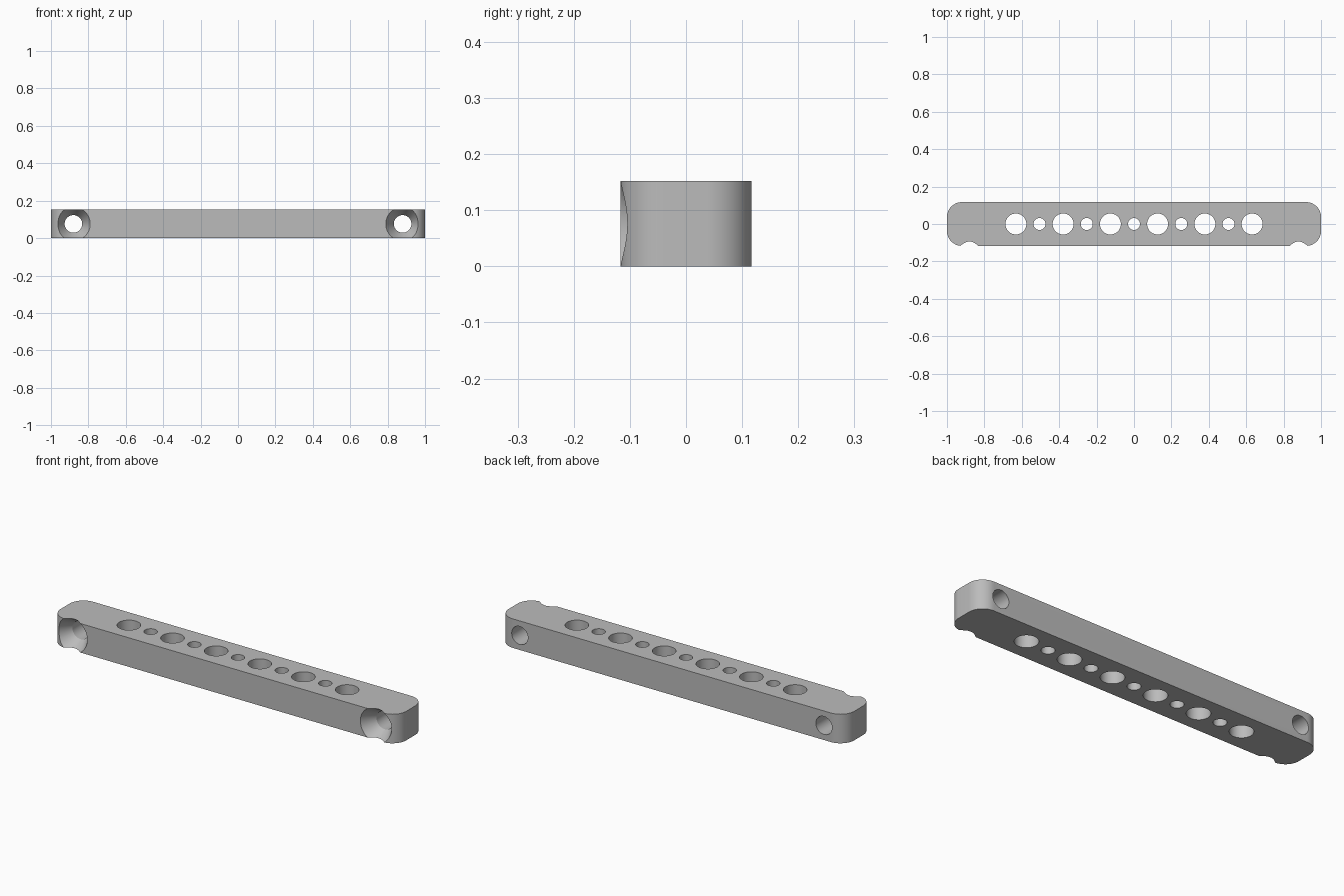
import bpy, math
from mathutils import Matrix

cube = bpy.data.objects.get("Cube")
if cube:
    bpy.data.objects.remove(cube, do_unlink=True)

HALF_DEPTH, HEIGHT, CORNER = 0.117, 0.152, 0.08

grey = bpy.data.materials.new("plain grey")
grey.use_nodes = True
colour = (0.5, 0.5, 0.5, 1)
grey.diffuse_color = colour
grey.node_tree.nodes["Principled BSDF"].inputs["Base Color"].default_value = colour


def cutter(name, r1, r2, depth, location, rotation=(0, 0, 0)):
    bpy.ops.mesh.primitive_cone_add(vertices=64, radius1=r1, radius2=r2, depth=depth,
                                    location=location, rotation=rotation)
    ob = bpy.context.object
    ob.name = name
    ob.hide_render = True
    ob.data.materials.append(grey)
    return ob


# Bar with rounded vertical corners
bpy.ops.mesh.primitive_cube_add(size=1, location=(0, 0, HEIGHT / 2))
bar = bpy.context.object
bar.name = "drilled_bar"
bar.data.transform(Matrix.Diagonal((2, 2 * HALF_DEPTH, HEIGHT, 1)))
bar.data.materials.append(grey)
weights = bar.data.attributes.new("bevel_weight_edge", 'FLOAT', 'EDGE')
for edge in bar.data.edges:
    a, b = (bar.data.vertices[i].co for i in edge.vertices)
    weights.data[edge.index].value = float(abs(a.z - b.z) > HEIGHT / 2)
bevel = bar.modifiers.new("round_corners", 'BEVEL')
bevel.limit_method = 'WEIGHT'
bevel.width = CORNER
bevel.segments = 16

cutters = []
# Row of alternating large and small vertical holes
for i in range(-5, 6):
    radius = 0.056 if i % 2 else 0.032
    cutters.append(cutter("row_hole_cutter", radius, radius, 1, (i * 0.1263, 0, 0)))

# Countersunk screw holes through the front face at each end
SINK_R, HOLE_R, SINK_DEPTH, EXTRA = 0.09, 0.047, 0.072, 0.02
slope = (SINK_R - HOLE_R) / SINK_DEPTH
for x in (-0.88, 0.88):
    turn = (-math.pi / 2, 0, 0)
    cutters.append(cutter("screw_hole_cutter", HOLE_R, HOLE_R, 1, (x, 0, HEIGHT / 2), turn))
    length = SINK_DEPTH + EXTRA
    y = -HALF_DEPTH - EXTRA + length / 2
    cutters.append(cutter("countersink_cutter", SINK_R + slope * EXTRA, HOLE_R, length,
                          (x, y, HEIGHT / 2), turn))

for c in cutters:
    cut = bar.modifiers.new("cut", 'BOOLEAN')
    cut.operation = 'DIFFERENCE'
    cut.solver = 'EXACT'
    cut.object = c

# Apply the cuts, then discard the cutters
bpy.ops.object.select_all(action='DESELECT')
bar.select_set(True)
bpy.context.view_layer.objects.active = bar
for mod in list(bar.modifiers):
    bpy.ops.object.modifier_apply(modifier=mod.name)
for c in cutters:
    bpy.data.objects.remove(c, do_unlink=True)
bpy.ops.object.shade_smooth_by_angle(angle=math.radians(25))
